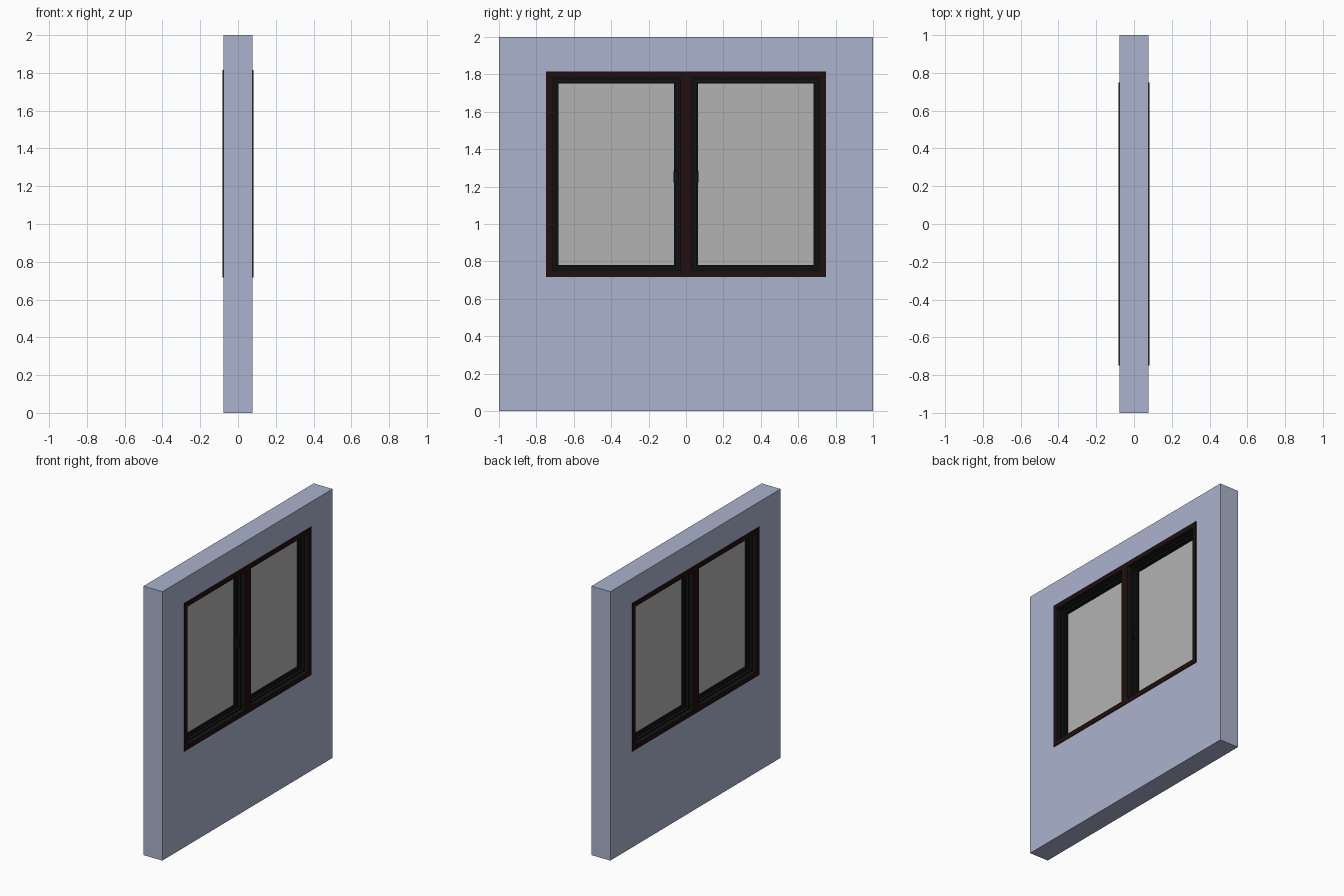
import bpy, bmesh

if "Cube" in bpy.data.objects:
    bpy.data.objects.remove(bpy.data.objects["Cube"])


def material(name, rgb):
    m = bpy.data.materials.new(name)
    m.diffuse_color = (*rgb, 1)
    m.use_nodes = True
    m.node_tree.nodes["Principled BSDF"].inputs["Base Color"].default_value = m.diffuse_color
    return m


WALL = material("wall_paint", (0.41, 0.45, 0.61))
BROWN = material("dark_brown", (0.014, 0.005, 0.004))
BLACK = material("black_sash", (0.006, 0.008, 0.008))
GLASS = material("grey_glass", (0.45, 0.45, 0.45))


def finish(bm, name, mat):
    bmesh.ops.recalc_face_normals(bm, faces=bm.faces)
    mesh = bpy.data.meshes.new(name)
    bm.to_mesh(mesh)
    bm.free()
    mesh.materials.append(mat)
    ob = bpy.data.objects.new(name, mesh)
    bpy.context.collection.objects.link(ob)
    return ob


def box(name, x, y, z, mat, bevel=0):
    """Block spanning the (min, max) ranges x, y, z."""
    bm = bmesh.new()
    bmesh.ops.create_cube(bm, size=1)
    for v in bm.verts:
        for i, (a, b) in enumerate((x, y, z)):
            v.co[i] = (a + b) / 2 + v.co[i] * (b - a)
    if bevel:
        bmesh.ops.bevel(bm, geom=bm.edges[:], offset=bevel, segments=2,
                        profile=0.5, affect='EDGES')
    return finish(bm, name, mat)


def ring(name, x, outer, inner, mat):
    """Rectangular frame between two (y0, y1, z0, z1) rectangles."""
    bm = bmesh.new()
    loops = []
    for px in x:
        for y0, y1, z0, z1 in (outer, inner):
            loops.append([bm.verts.new((px, y, z)) for y, z in
                          ((y0, z0), (y1, z0), (y1, z1), (y0, z1))])
    o0, i0, o1, i1 = loops
    for a, b in ((o0, i0), (i0, i1), (i1, o1), (o1, o0)):
        for k in range(4):
            n = (k + 1) % 4
            bm.faces.new((a[k], a[n], b[n], b[k]))
    return finish(bm, name, mat)


def inset(r, d):
    return (r[0] + d, r[1] - d, r[2] + d, r[3] - d)


T = 0.0775                              # half wall thickness
WIN = (-0.748, 0.748, 0.716, 1.816)     # outside of the window trim
OPEN = inset(WIN, 0.016)                # hole in the wall
CLEAR = inset(WIN, 0.036)               # inside of the trim
MULL = 0.033                            # half width of the centre post

# Wall with window opening
ring("wall", (-T, T), (-1, 1, 0, 2), OPEN, WALL)

# Fixed frame lining the opening, with its centre post
ring("window_frame", (-T, T), OPEN, CLEAR, BLACK)
box("centre_post", (-T, T), (-MULL, MULL), CLEAR[2:], BLACK)

# Brown trim on both wall faces
for face, s in (("inside", 1), ("outside", -1)):
    xs = sorted((s * (T - 0.001), s * 0.083))
    ring("trim_" + face, xs, WIN, CLEAR, BROWN)
    box("post_trim_" + face, xs, (-MULL, MULL), CLEAR[2:], BROWN)

# Two sashes: stepped black frame, glass pane, handle beside the post
for side, s in (("left", -1), ("right", 1)):
    y0, y1 = sorted((s * MULL, s * CLEAR[1]))
    bay = (y0, y1, CLEAR[2], CLEAR[3])
    ring("sash_stop_" + side, (-0.05, 0.05), bay, inset(bay, 0.010), BLACK)
    ring("sash_frame_" + side, (-0.03, 0.03), inset(bay, 0.010),
         inset(bay, 0.023), BLACK)
    ring("glazing_bead_" + side, (-0.018, 0.018), inset(bay, 0.018),
         inset(bay, 0.030), BLACK)
    g = inset(bay, 0.024)
    box("glass_" + side, (-0.008, 0.008), g[:2], g[2:], GLASS)
    box("handle_base_" + side, (0.028, 0.036),
        sorted((s * 0.043, s * 0.056)), (1.225, 1.28), BLACK)
    box("handle_grip_" + side, (0.032, 0.046),
        sorted((s * 0.045, s * 0.066)), (1.218, 1.286), BLACK, 0.005)
